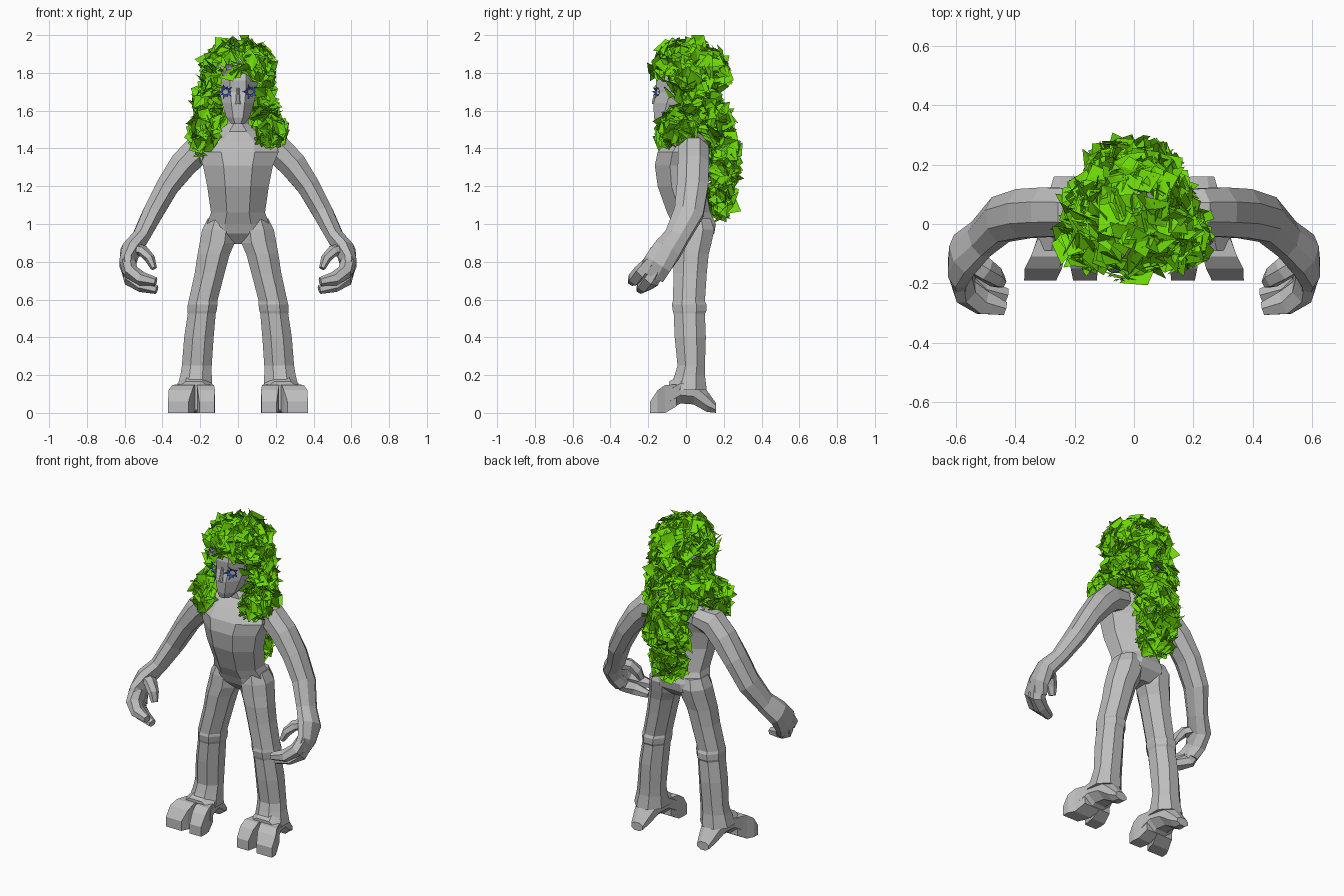
import bpy, bmesh, math, random
from mathutils import Vector as V

random.seed(7)


def mat(name, rgb):
    m = bpy.data.materials.new(name)
    m.diffuse_color = (*rgb, 1)
    return m


GREY = mat("stone_grey", (0.51, 0.51, 0.51))
GREEN = mat("leaf_green", (0.155, 0.70, 0.002))
BLUE = mat("petal_blue", (0.03, 0.09, 0.5))
LILAC = mat("dusty_lilac", (0.24, 0.2, 0.36))


def finish(name, bm, material, recalc=True):
    if recalc:
        bmesh.ops.recalc_face_normals(bm, faces=bm.faces[:])
    me = bpy.data.meshes.new(name)
    bm.to_mesh(me)
    bm.free()
    me.materials.append(material)
    ob = bpy.data.objects.new(name, me)
    bpy.context.collection.objects.link(ob)
    return ob


def ring(c, u, v, n=8):
    """Polygon around c whose flats touch the extents u and v."""
    k = 1 / math.cos(math.pi / n)
    out = []
    for i in range(n):
        a = 2 * math.pi * (i + 0.5) / n
        p = V(c) + u * (k * math.cos(a)) + v * (k * math.sin(a))
        out.append(V((p.x, p.y, max(p.z, 0))))
    return out


def loft(name, rings, material=GREY, mirror=1):
    bm = bmesh.new()
    rows = [[bm.verts.new((p.x * mirror, p.y, p.z)) for p in r] for r in rings]
    n = len(rows[0])
    for a, b in zip(rows, rows[1:]):
        for i in range(n):
            bm.faces.new((a[i], a[(i + 1) % n], b[(i + 1) % n], b[i]))
    bm.faces.new(rows[0])
    bm.faces.new(rows[-1])
    return finish(name, bm, material)


def stack(sections):
    """Horizontal rings from (z, centre x, half width, y front, y back)."""
    return [ring((x, (f + b) / 2, z), V((w, 0, 0)), V((0, (b - f) / 2, 0)))
            for z, x, w, f, b in sections]


def along(sections, n=8):
    """Upright rings along y from (y, x low, x high, z low, z high)."""
    return [ring(((a + b) / 2, y, (c + d) / 2), V(((b - a) / 2, 0, 0)),
                 V((0, 0, (d - c) / 2)), n) for y, a, b, c, d in sections]


def limb(points, n=8):
    """Rings across a path of (x, y, z, half depth, half thickness)."""
    pts = [V(p[:3]) for p in points]
    out = []
    for i, p in enumerate(points):
        t = (pts[min(i + 1, len(pts) - 1)] - pts[max(i - 1, 0)]).normalized()
        u = V((0, 1, 0))
        u = (u - t * u.dot(t)).normalized()
        out.append(ring(pts[i], u * p[3], t.cross(u) * p[4], n))
    return out


# Torso, neck and head
loft("torso", stack([
    (0.895, 0, 0.06, 0.0, 0.10), (0.95, 0, 0.182, -0.05, 0.15),
    (1.00, 0, 0.165, -0.07, 0.158), (1.06, 0, 0.143, -0.10, 0.13),
    (1.20, 0, 0.163, -0.15, 0.10), (1.31, 0, 0.185, -0.165, 0.11),
    (1.38, 0, 0.215, -0.15, 0.12), (1.44, 0, 0.20, -0.10, 0.12),
    (1.49, 0, 0.11, -0.05, 0.10), (1.53, 0, 0.055, -0.05, 0.07),
    (1.64, 0, 0.055, -0.05, 0.07)]))
loft("head", stack([
    (1.53, 0, 0.035, -0.16, -0.08), (1.565, 0, 0.063, -0.17, 0.0),
    (1.64, 0, 0.085, -0.172, 0.07), (1.70, 0, 0.098, -0.155, 0.10),
    (1.76, 0, 0.105, -0.16, 0.12), (1.84, 0, 0.105, -0.14, 0.12),
    (1.91, 0, 0.06, -0.08, 0.08)]))
loft("nose", stack([(1.635, 0, 0.016, -0.18, -0.15),
                    (1.65, 0, 0.012, -0.18, -0.15),
                    (1.72, 0, 0.007, -0.162, -0.14)]))

for s, side in ((1, "left"), (-1, "right")):
    # Leg with a slight band at the knee, flaring into the foot
    loft(side + "_leg", stack([
        (1.03, 0.09, 0.07, -0.04, 0.13), (0.97, 0.10, 0.09, -0.055, 0.15),
        (0.90, 0.11, 0.093, -0.06, 0.135), (0.84, 0.129, 0.085, -0.065, 0.12),
        (0.74, 0.15, 0.079, -0.065, 0.11),
        (0.59, 0.186, 0.076, -0.07, 0.10), (0.575, 0.187, 0.079, -0.075, 0.108),
        (0.54, 0.19, 0.077, -0.07, 0.108), (0.525, 0.192, 0.074, -0.065, 0.10),
        (0.40, 0.207, 0.078, -0.06, 0.105), (0.25, 0.218, 0.079, -0.045, 0.10),
        (0.20, 0.222, 0.083, -0.06, 0.10), (0.12, 0.23, 0.095, -0.09, 0.11)]), mirror=s)
    # Arched foot and two splayed toes with a narrow cleft
    loft(side + "_foot", along([
        (0.16, 0.19, 0.27, 0.0, 0.05), (0.11, 0.175, 0.285, 0.005, 0.12),
        (0.04, 0.155, 0.305, 0.045, 0.19), (-0.03, 0.14, 0.32, 0.05, 0.20),
        (-0.09, 0.13, 0.34, 0.015, 0.165)]), mirror=s)
    for label, toe in (
            ("outer", [(-0.05, 0.215, 0.325, 0.035, 0.15), (-0.11, 0.232, 0.348, 0.0, 0.148),
                       (-0.15, 0.243, 0.368, 0.0, 0.12), (-0.19, 0.262, 0.37, 0.0, 0.06)]),
            ("inner", [(-0.05, 0.14, 0.215, 0.035, 0.15), (-0.11, 0.127, 0.218, 0.0, 0.148),
                       (-0.15, 0.122, 0.213, 0.0, 0.12), (-0.19, 0.125, 0.205, 0.0, 0.06)])):
        loft(f"{side}_{label}_toe", along(toe, 4), mirror=s)
    # Arm running into the palm
    loft(side + "_arm", limb([
        (0.12, 0.04, 1.40, 0.07, 0.06), (0.22, 0.04, 1.385, 0.08, 0.08),
        (0.29, 0.04, 1.315, 0.083, 0.073), (0.373, 0.035, 1.20, 0.083, 0.06),
        (0.45, 0.015, 1.06, 0.078, 0.054), (0.515, -0.05, 0.93, 0.065, 0.045),
        (0.57, -0.10, 0.86, 0.075, 0.05), (0.585, -0.15, 0.79, 0.077, 0.042),
        (0.57, -0.185, 0.73, 0.072, 0.036)]), mirror=s)
    # Two curled fingers and a thumb
    for label, path in (
            ("front_finger", [(0.585, -0.18, 0.80, 0.036, 0.036), (0.565, -0.23, 0.745, 0.042, 0.036),
                              (0.51, -0.265, 0.71, 0.04, 0.032), (0.435, -0.285, 0.695, 0.022, 0.02)]),
            ("back_finger", [(0.58, -0.14, 0.77, 0.036, 0.036), (0.565, -0.185, 0.705, 0.042, 0.036),
                             (0.51, -0.22, 0.675, 0.038, 0.032), (0.43, -0.24, 0.652, 0.022, 0.02)]),
            ("thumb", [(0.565, -0.11, 0.87, 0.04, 0.03), (0.50, -0.155, 0.855, 0.036, 0.027),
                       (0.465, -0.18, 0.815, 0.032, 0.024), (0.445, -0.195, 0.765, 0.02, 0.014)])):
        loft(f"{side}_{label}", limb(path, 6), mirror=s)
    # Blue petals fringing the eye socket
    c = V((0.066 * s, -0.148, 1.70))
    bm = bmesh.new()
    for i in range(10):
        a = i * math.tau / 10
        d = V((math.cos(a), 0.5 * s * math.cos(a), math.sin(a)))
        w = V((-math.sin(a), 0, math.cos(a))) * 0.009
        r = 0.03 + 0.012 * (i % 2)
        bm.faces.new([bm.verts.new(c + p) for p in
                      (d * 0.014 + w, d * 0.014 - w, d * r + V((0, -0.014, 0)))])
    finish(side + "_eye_petals", bm, BLUE, False)


def rand_dir():
    return V((random.gauss(0, 1), random.gauss(0, 1), random.gauss(0, 1))).normalized()


def leaf(bm, p, normal, size):
    """Broad, lightly folded quad, turned outward or at an angle."""
    n = (normal + rand_dir() * 0.85).normalized()
    t = n.cross(rand_dir()).normalized()
    b = n.cross(t)
    w = size * random.uniform(0.38, 0.58)
    q = [p - t * size * 0.5, p + b * w + n * 0.012,
         p + t * size * random.uniform(0.5, 0.75), p - b * w + n * 0.012]
    vs = [bm.verts.new((v.x, v.y, min(v.z, 2.0))) for v in q]
    bm.faces.new((vs[0], vs[1], vs[2]))
    bm.faces.new((vs[0], vs[2], vs[3]))


def on_face(p):
    return p.y < -0.02 and abs(p.x) < 0.11 and p.z < 1.79


# Leafy hair: clumps given as centre, radii and leaf count
clumps = {
    "crown_leaves": ((0, 0.015, 1.80), (0.18, 0.195, 0.17), 330),
    "right_temple_leaves": ((-0.155, 0.05, 1.64), (0.06, 0.10, 0.10), 60),
    "left_temple_leaves": ((0.14, 0.05, 1.64), (0.055, 0.10, 0.10), 60),
    "right_shoulder_leaves": ((-0.165, -0.05, 1.48), (0.075, 0.09, 0.12), 105),
    "left_shoulder_leaves": ((0.16, -0.05, 1.50), (0.08, 0.09, 0.085), 90),
    "nape_leaves": ((0, 0.14, 1.53), (0.16, 0.09, 0.12), 140),
    "upper_back_leaves": ((0, 0.20, 1.34), (0.135, 0.075, 0.15), 140),
    "lower_back_leaves": ((-0.01, 0.185, 1.15), (0.095, 0.065, 0.10), 80),
}
for name, (c, r, count) in clumps.items():
    bm = bmesh.new()
    made = 0
    while made < count:
        d = rand_dir()
        k = random.uniform(0.8, 1.03)
        p = V(c) + V((d.x * r[0], d.y * r[1], d.z * r[2])) * k
        if on_face(p):
            continue
        leaf(bm, p, d, random.uniform(0.07, 0.12))
        made += 1
    finish(name, bm, GREEN, False)

# Small blossoms tucked into the hair
bm = bmesh.new()
for c in ((-0.05, -0.185, 1.83), (-0.07, -0.17, 1.80), (0.02, 0.225, 1.58)):
    for i in range(6):
        a = i * math.tau / 6
        d = V((math.cos(a), 0, math.sin(a)))
        w = V((-math.sin(a), 0, math.cos(a))) * 0.007
        y = V((0, math.copysign(0.01, c[1]), 0))
        bm.faces.new([bm.verts.new(V(c) + q) for q in
                      (V((0, 0, 0)), d * 0.012 + w, d * 0.022 + y, d * 0.012 - w)])
finish("blossoms", bm, LILAC, False)
